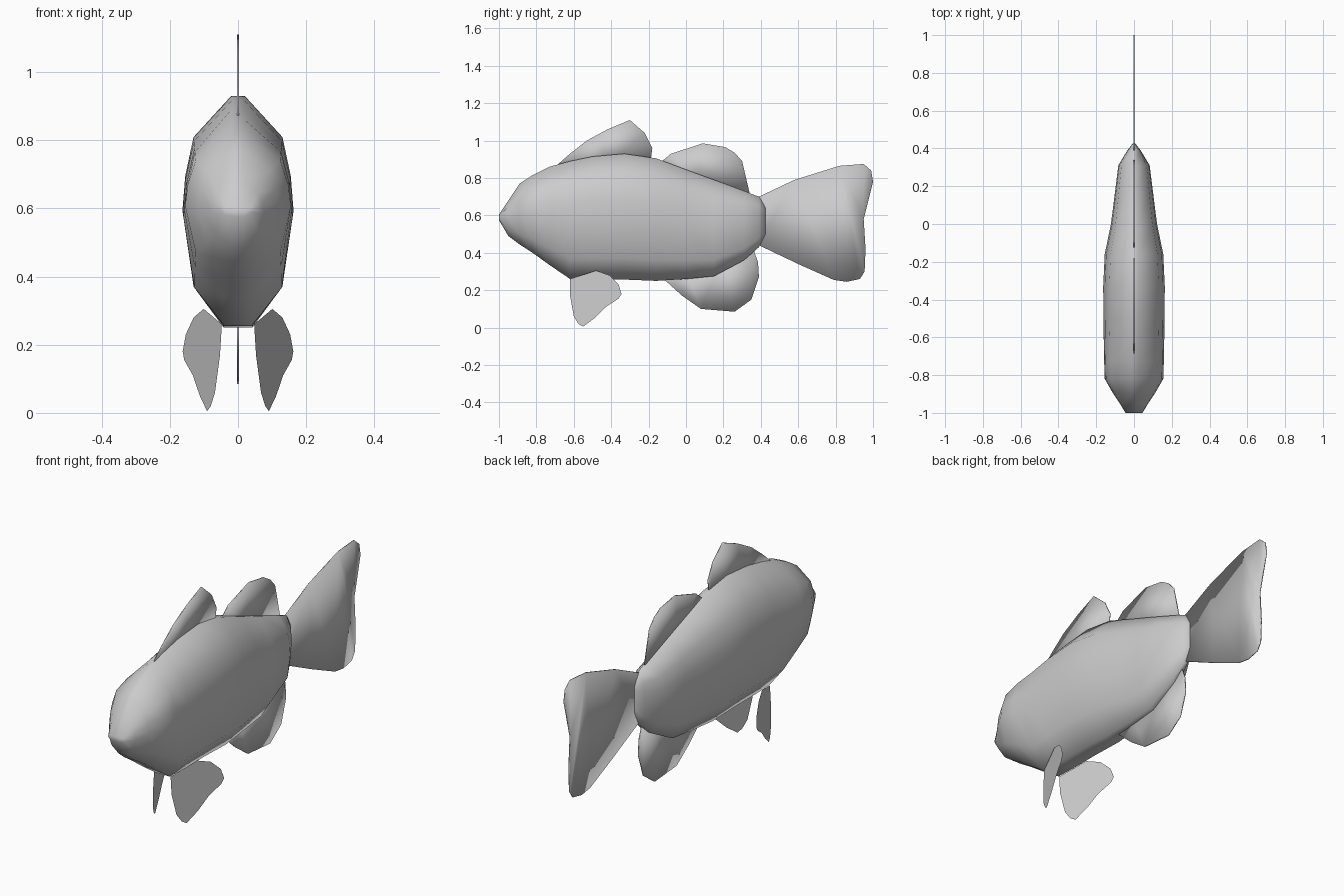
import bpy, bmesh

if "Cube" in bpy.data.objects:
    bpy.data.objects.remove(bpy.data.objects["Cube"])


def finish(name, bm):
    bmesh.ops.recalc_face_normals(bm, faces=bm.faces[:])
    mesh = bpy.data.meshes.new(name)
    bm.to_mesh(mesh)
    bm.free()
    for p in mesh.polygons:
        p.use_smooth = True
    ob = bpy.data.objects.new(name, mesh)
    bpy.context.collection.objects.link(ob)
    return ob


def loft(name, rings):
    """Skin a list of equal-length point rings and cap both ends."""
    bm = bmesh.new()
    rows = [[bm.verts.new(p) for p in ring] for ring in rings]
    n = len(rows[0])
    for a, b in zip(rows, rows[1:]):
        for i in range(n):
            j = (i + 1) % n
            bm.faces.new((a[i], a[j], b[j], b[i]))
    bm.faces.new(rows[0])
    bm.faces.new(rows[-1])
    return finish(name, bm)


# Body: cross-section (x, z) scaled along y stations (y, half width, bottom, top)
half = [(.12, 1), (.8, .64), (.95, .3), (1, 0), (.8, -.66), (.27, -1)]
section = half + [(-x, z) for x, z in reversed(half)]
stations = [(-1, .045, .575, .605), (-.95, .075, .49, .68), (-.89, .115, .445, .77),
            (-.82, .155, .4, .815), (-.73, .158, .335, .86), (-.62, .16, .26, .89),
            (-.5, .162, .257, .915), (-.33, .163, .257, .93), (-.16, .155, .25, .905),
            (0, .122, .26, .845), (.15, .103, .275, .79), (.31, .083, .36, .73),
            (.39, .035, .43, .70), (.425, .008, .50, .65)]
loft("body", [[(x * w, y, (b + t) / 2 + z * (t - b) / 2) for x, z in section]
              for y, w, b, t in stations])


# Upright fins: thin solid outlines on the centre plane
def flat_fin(name, outline, thick=.003):
    bm = bmesh.new()
    left = [bm.verts.new((-thick, y, z)) for y, z in outline]
    right = [bm.verts.new((thick, y, z)) for y, z in outline]
    faces = [bm.faces.new(left), bm.faces.new(right)]
    n = len(outline)
    for i in range(n):
        j = (i + 1) % n
        bm.faces.new((left[i], left[j], right[j], right[i]))
    bmesh.ops.triangulate(bm, faces=faces)
    return finish(name, bm)


flat_fin("tail_fin", [(.36, .69), (.40, .705), (.58, .79), (.82, .865), (.95, .875),
                      (.99, .84), (1, .78), (.95, .58), (.96, .42), (.955, .30),
                      (.93, .26), (.86, .245), (.79, .255), (.6, .34), (.38, .445)])
flat_fin("front_dorsal_fin", [(-.70, .86), (-.62, .93), (-.53, 1.0), (-.42, 1.06),
                              (-.30, 1.11), (-.22, 1.04), (-.18, .96), (-.19, .88),
                              (-.45, .86)])
flat_fin("rear_dorsal_fin", [(-.14, .88), (-.08, .93), (.09, .985), (.21, .965),
                             (.26, .935), (.30, .89), (.34, .72), (.05, .76)])
flat_fin("anal_fin", [(-.12, .26), (-.02, .17), (.08, .10), (.26, .085), (.35, .15),
                      (.39, .27), (.385, .35), (.36, .42), (.2, .38), (0, .3)])

# Pelvic fins: mirrored sheets splayed outward
pelvic = [(-.62, .26), (-.62, .17), (-.60, .06), (-.575, .02), (-.55, .005), (-.49, .05),
          (-.43, .11), (-.36, .155), (-.345, .18), (-.36, .23), (-.41, .28), (-.48, .305)]
for side, label in ((1, "right"), (-1, "left")):
    bm = bmesh.new()
    bm.faces.new([bm.verts.new((side * (.048 + .4 * (y + .62) + .06 * (.25 - z)), y, z))
                  for y, z in pelvic])
    finish(label + "_pelvic_fin", bm)
